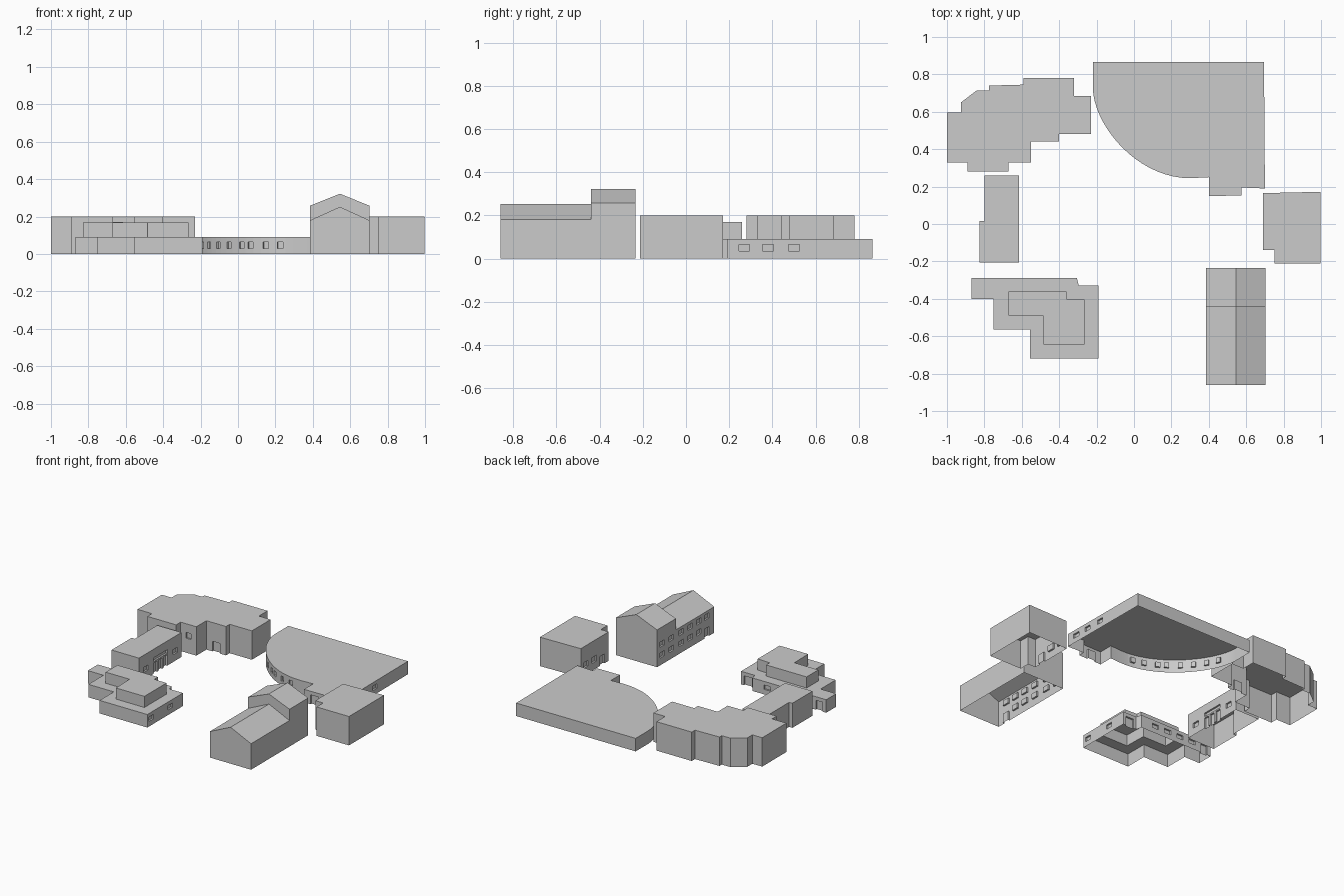
import bpy, bmesh, math
from mathutils import Vector
from mathutils.geometry import tessellate_polygon, interpolate_bezier

if "Cube" in bpy.data.objects:
    bpy.data.objects.remove(bpy.data.objects["Cube"])

DEPTH = 0.012  # recess of doors and windows


def ccw(pts):
    area = sum(a[0] * b[1] - b[0] * a[1] for a, b in zip(pts, pts[1:] + pts[:1]))
    return pts if area > 0 else pts[::-1]


def face(bm, pts):
    return bm.faces.new([bm.verts.new(p) for p in pts])


def wall(bm, a, b, z0, z1, holes=()):
    """Single-skin wall with recessed openings (u0, u1, low, high)."""
    a, b = Vector((*a, 0)), Vector((*b, 0))
    length = (b - a).length
    d = (b - a) / length
    inward = Vector((-d.y, d.x, 0)) * DEPTH
    P = lambda u, z: a + d * u + Vector((0, 0, z))
    us = sorted({0, length, *[u for h in holes for u in h[:2]]})
    zs = sorted({z0, z1, *[z for h in holes for z in h[2:]]})
    for u0, u1 in zip(us, us[1:]):
        for v0, v1 in zip(zs, zs[1:]):
            um, vm = (u0 + u1) / 2, (v0 + v1) / 2
            if not any(h[0] < um < h[1] and h[2] < vm < h[3] for h in holes):
                face(bm, [P(u0, v0), P(u1, v0), P(u1, v1), P(u0, v1)])
    for u0, u1, v0, v1 in holes:
        p = [P(u0, v0), P(u1, v0), P(u1, v1), P(u0, v1)]
        q = [c + inward for c in p]
        face(bm, q)
        for i in range(4):
            j = (i + 1) % 4
            if not (i == 0 and v0 <= z0):
                face(bm, [p[i], p[j], q[j], q[i]])


def walls(bm, pts, z0, z1, openings=()):
    """Walls round an outline; openings (x, y, width, low, high) go to the nearest wall."""
    edges = list(zip(pts, pts[1:] + pts[:1]))
    holes = [[] for _ in edges]
    for x, y, w, lo, hi in openings:
        best = None
        for i, (a, b) in enumerate(edges):
            A, d = Vector(a), Vector(b) - Vector(a)
            L = d.length
            u = min(max((Vector((x, y)) - A).dot(d) / L, 0), L)
            dist = (A + d * (u / L) - Vector((x, y))).length
            if best is None or dist < best[0]:
                best = (dist, i, u, L)
        _, i, u, L = best
        w = min(w, L * 0.8)
        u = min(max(u, w / 2 + L * 0.05), L - w / 2 - L * 0.05)
        holes[i].append((u - w / 2, u + w / 2, lo, hi))
    for (a, b), h in zip(edges, holes):
        wall(bm, a, b, z0, z1, h)


def roof(bm, loops, z):
    pts = [Vector((*p, z)) for loop in loops for p in loop]
    for t in tessellate_polygon([[Vector((*p, 0)) for p in l] for l in loops]):
        f = face(bm, [pts[i] for i in t])
        f.normal_update()
        if f.normal.z < 0:
            f.normal_flip()


def finish(bm, name, smooth=False):
    bmesh.ops.remove_doubles(bm, verts=bm.verts, dist=1e-5)
    flat = [e for e in bm.edges if len(e.link_faces) == 2 and e.calc_face_angle(1) < 1e-3]
    if not smooth:
        bmesh.ops.dissolve_limit(bm, angle_limit=1e-3, edges=flat, verts=[])
    me = bpy.data.meshes.new(name)
    bm.to_mesh(me)
    bm.free()
    if smooth:
        me.shade_smooth()
        me.set_sharp_from_angle(angle=math.radians(30))
    bpy.context.collection.objects.link(bpy.data.objects.new(name, me))


def block(name, pts, h, openings=(), smooth=False):
    bm = bmesh.new()
    pts = ccw(pts)
    walls(bm, pts, 0, h, openings)
    roof(bm, [pts], h)
    finish(bm, name, smooth)


# Stepped hall, back left
block("back_left_hall", [
    (-1, .33), (-1, .595), (-.925, .595), (-.925, .65), (-.84, .715), (-.775, .715),
    (-.775, .74), (-.59, .745), (-.59, .78), (-.32, .78), (-.32, .685), (-.23, .685),
    (-.23, .48), (-.40, .48), (-.40, .44), (-.55, .44), (-.55, .33), (-.67, .33),
    (-.67, .28), (-.89, .28), (-.89, .33)], .2,
    [(-.475, .44, .06, 0, .07), (-.61, .33, .04, .1, .14)])

# Left block with glazed entrance
block("left_block", [
    (-.8, .26), (-.615, .26), (-.615, -.205), (-.825, -.205), (-.825, .015), (-.8, .015)], .17,
    [(-.615, y, .04, 0, .075) for y in (-.025, .03, .085)] +
    [(-.615, .03, .15, .085, .11)] +
    [(-.615, y, .05, .05, .085) for y in (-.13, .19)])

# Two-tier building, front left
bm = bmesh.new()
low = ccw([(-.87, -.29), (-.305, -.29), (-.295, -.33), (-.19, -.33), (-.19, -.72),
           (-.555, -.72), (-.555, -.565), (-.75, -.565), (-.75, -.4), (-.87, -.4)])
top = ccw([(-.67, -.362), (-.36, -.362), (-.36, -.4), (-.265, -.405), (-.265, -.645),
           (-.483, -.645), (-.487, -.49), (-.67, -.49)])
walls(bm, low, 0, .09,
      [(-.243, -.33, .06, 0, .065), (-.82, -.29, .05, 0, .065)] +
      [(x, -.29, .05, .035, .065) for x in (-.72, -.62, -.52, -.42)] +
      [(-.19, y, .05, .035, .065) for y in (-.68, -.47)])
walls(bm, top, .09, .167)
roof(bm, [low, top], .09)
roof(bm, [top], .167)
finish(bm, "front_left_tiers")

# Low hall with curved front, back right
arc = [tuple(p) for p in interpolate_bezier(
    Vector((-.22, .72)), Vector((-.21, .52)), Vector((.02, .245)), Vector((.3, .245)), 19)]
block("curved_hall", [(-.22, .865)] + arc + [
    (.4, .25), (.4, .15), (.575, .152), (.575, .195), (.7, .19), (.695, .865)], .09,
    [(x, y, .03, .03, .065) for x, y in (
        (-.19, .6), (-.15, .53), (-.1, .46), (-.05, .4), (.02, .34), (.08, .3), (.15, .27), (.22, .25))] +
    [(.48, .15, .06, 0, .065)] +
    [(.7, y, .05, .035, .065) for y in (.27, .38, .5)], smooth=True)

# Cube block, right
block("right_block", [
    (.69, .165), (.998, .172), (.998, -.212), (.75, -.212), (.75, -.14), (.69, -.14)], .2,
    [(.69, -.07, .05, 0, .065)] +
    [(.69, y, .05, .05, .09) for y in (.02, .11)])

# Gabled house in two heights, front right
XL, XM, XR = .386, .545, .702


def profile(y, eave, ridge):
    return [Vector((XL, y, eave)), Vector((XM, y, ridge)), Vector((XR, y, eave))]


def gable(name, y0, y1, eave, ridge, front, back, openings):
    bm = bmesh.new()
    wall(bm, (XL, y1), (XL, y0), 0, eave, [(y1 - y - w / 2, y1 - y + w / 2, a, b) for y, w, a, b in openings])
    wall(bm, (XR, y0), (XR, y1), 0, eave)
    f, b = profile(y0, eave, ridge), profile(y1, eave, ridge)
    for i in range(2):
        face(bm, [f[i], f[i + 1], b[i + 1], b[i]])
        if front:  # lower edge of the front end: ground or the lower roof
            face(bm, [front[i], front[i + 1], f[i + 1], f[i]])
        if back:
            face(bm, [back[i + 1], back[i], b[i], b[i + 1]])
    finish(bm, name)


def windows(ys):
    return [(y, .05, z, z + .035) for y in ys for z in (.05, .125)]


YS = -.44
gable("front_gable_house", -.86, YS, .18, .252, profile(-.86, 0, 0), None,
      windows((-.5, -.6, -.69)) + [(-.78, .05, 0, .065), (-.78, .05, .125, .16)])
gable("rear_gable_house", YS, -.235, .258, .322, profile(YS, .18, .252), profile(-.235, 0, 0),
      windows((-.39, -.29)))
